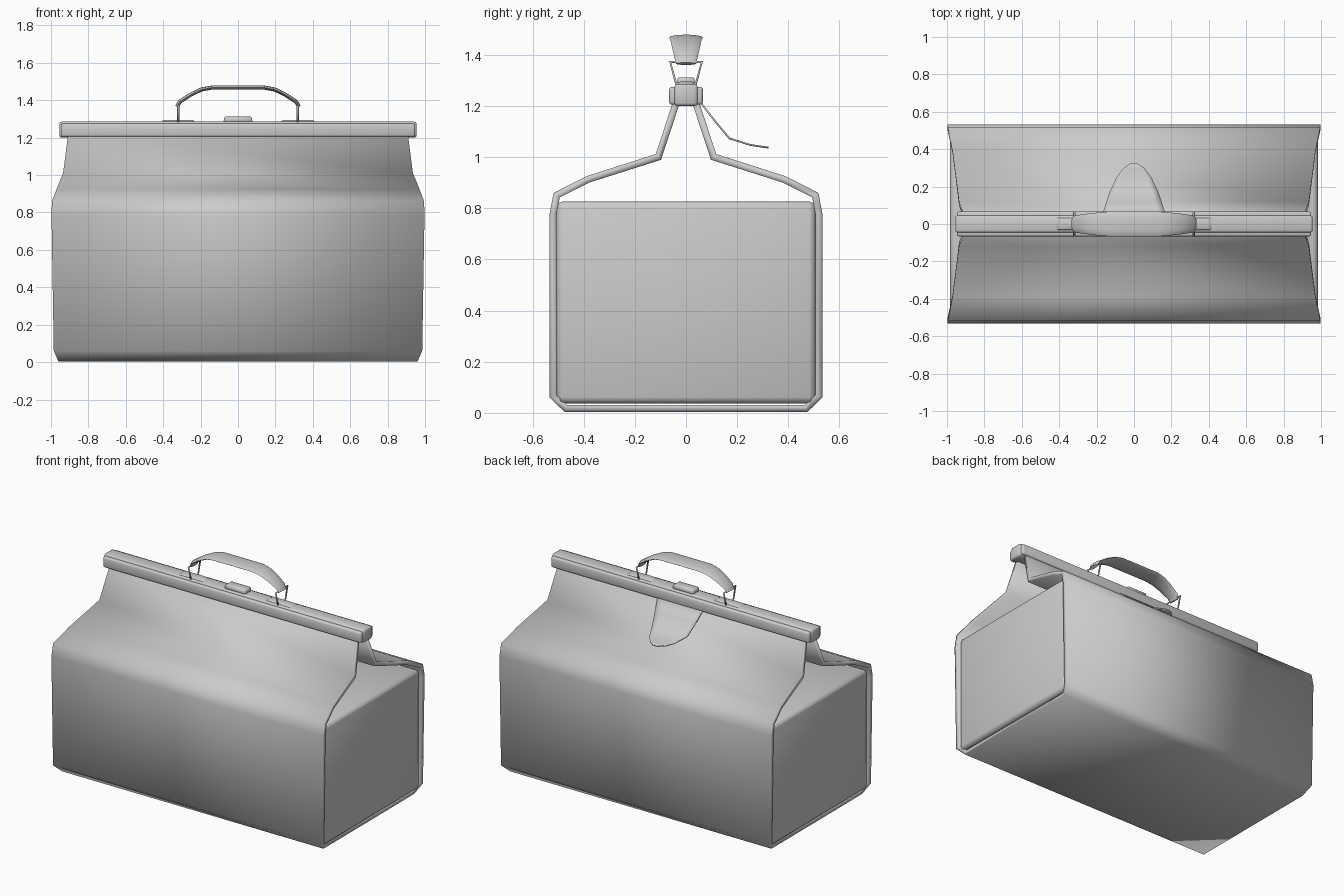
import bpy, bmesh, math
from mathutils import Vector

if "Cube" in bpy.data.objects:
    bpy.data.objects.remove(bpy.data.objects["Cube"])

GREY = (0.6, 0.6, 0.6, 1)
leather = bpy.data.materials.new("plain grey")
leather.use_nodes = True
leather.diffuse_color = GREY
leather.node_tree.nodes["Principled BSDF"].inputs["Base Color"].default_value = GREY


def finish(name, bm, angle=60):
    bmesh.ops.recalc_face_normals(bm, faces=bm.faces)
    mesh = bpy.data.meshes.new(name)
    bm.to_mesh(mesh)
    bm.free()
    mesh.materials.append(leather)
    ob = bpy.data.objects.new(name, mesh)
    bpy.context.collection.objects.link(ob)
    bpy.ops.object.select_all(action="DESELECT")
    ob.select_set(True)
    bpy.context.view_layer.objects.active = ob
    bpy.ops.object.shade_smooth_by_angle(angle=math.radians(angle))
    return ob


def box(name, centre, size, bevel=0.0, segments=1, taper=1.0):
    bm = bmesh.new()
    bmesh.ops.create_cube(bm, size=1)
    for v in bm.verts:
        k = taper if v.co.z > 0 else 1
        v.co = Vector((v.co.x * size[0] * k, v.co.y * size[1] * k, v.co.z * size[2])) + Vector(centre)
    if bevel:
        bmesh.ops.bevel(bm, geom=bm.edges[:], offset=bevel, segments=segments, affect="EDGES", profile=0.5)
    return finish(name, bm)


def loft(bm, rings, closed=True):
    rows = [[bm.verts.new(p) for p in ring] for ring in rings]
    n = len(rows[0])
    for a, b in zip(rows, rows[1:]):
        for i in range(n if closed else n - 1):
            j = (i + 1) % n
            bm.faces.new((a[i], a[j], b[j], b[i]))
    return rows


def thicken(ob, amount, offset):
    mod = ob.modifiers.new("thickness", "SOLIDIFY")
    mod.thickness = amount
    mod.offset = offset
    mod.use_even_offset = True


# Bag shell: half section (y, z, half length), mirrored front to back
half = [(0.475, 0.004, 0.96), (0.533, 0.06, 0.985), (0.533, 0.78, 0.997),
        (0.518, 0.86, 0.995), (0.39, 0.925, 0.97), (0.118, 1.012, 0.935), (0.05, 1.22, 0.908)]
section = [(-y, z, x) for y, z, x in reversed(half)] + half
bm = bmesh.new()
loft(bm, [[(side * x, y, z) for y, z, x in section] for side in (-1, 1)], closed=False)
bmesh.ops.recalc_face_normals(bm, faces=bm.faces)
bottom = min(bm.faces, key=lambda f: f.calc_center_median().z)
flip = bottom.normal.z > 0
shell = finish("bag_shell", bm)
if flip:
    shell.data.flip_normals()
# recalculated normals may face either way on an open sheet
low = min(shell.data.polygons, key=lambda p: p.center.z)
if low.normal.z > 0:
    shell.data.flip_normals()
thicken(shell, 0.027, -1)

# Inner box that forms the end panels
box("inner_box", (0, 0, 0.432), (1.965, 1.012, 0.79), 0.025, 2)

# Closing frame along the top
box("frame_core", (0, 0, 1.243), (1.91, 0.092, 0.086), 0.012, 2)
for name, s in (("front_frame_rail", -1), ("back_frame_rail", 1)):
    box(name, (0, s * 0.04, 1.24), (1.895, 0.052, 0.07), 0.01, 2)

# Clasp button on the frame
box("clasp_button", (0, 0, 1.297), (0.155, 0.07, 0.03), 0.006, 1, 0.95)

# Handle grip: oval rings along an arch
path = [(0.325, 1.365, 0.04), (0.312, 1.392, 0.046), (0.25, 1.432, 0.055), (0.195, 1.458, 0.061), (0.14, 1.468, 0.066)]
arch = path + [(-x, z, w) for x, z, w in reversed(path)]
rings = []
for i, (x, z, w) in enumerate(arch):
    a, b = arch[max(i - 1, 0)], arch[min(i + 1, len(arch) - 1)]
    t = Vector((b[0] - a[0], 0, b[1] - a[1])).normalized()
    up = Vector((t.z, 0, -t.x))
    rings.append([Vector((x, 0, z)) + Vector((0, w * math.cos(k * math.pi / 6), 0))
                  + up * 0.011 * math.sin(k * math.pi / 6) for k in range(12)])
bm = bmesh.new()
rows = loft(bm, rings)
bm.faces.new(rows[0])
bm.faces.new(rows[-1])
finish("handle_grip", bm)

# Wire loops and mounting plates that hold the handle
for side, s in (("right", -1), ("left", 1)):
    box(side + "_handle_mount", (s * 0.32, 0, 1.287), (0.21, 0.072, 0.016), 0.004, 1, 0.75)
    curve = bpy.data.curves.new(side + "_handle_loop", "CURVE")
    curve.dimensions = "3D"
    curve.bevel_depth = 0.006
    curve.bevel_resolution = 1
    spline = curve.splines.new("POLY")
    points = [(y, z) for y, z in ((-0.038, 1.285), (-0.062, 1.372), (0.062, 1.372), (0.038, 1.285))]
    spline.points.add(len(points) - 1)
    for p, (y, z) in zip(spline.points, points):
        p.co = (s * 0.32, y, z, 1)
    spline.use_cyclic_u = True
    curve.materials.append(leather)
    bpy.context.collection.objects.link(bpy.data.objects.new(side + "_handle_loop", curve))

# Closing flap at the back: rows (y, z, half width) curving away from the frame
flap = [(0.06, 1.21, 0.165), (0.11, 1.145, 0.15), (0.17, 1.073, 0.13), (0.25, 1.048, 0.092),
        (0.3, 1.04, 0.055), (0.323, 1.037, 0.018)]
bm = bmesh.new()
loft(bm, [[(w * k / 4, y, z) for k in range(-4, 5)] for y, z, w in flap], closed=False)
thicken(finish("closing_flap", bm), 0.007, 0)
